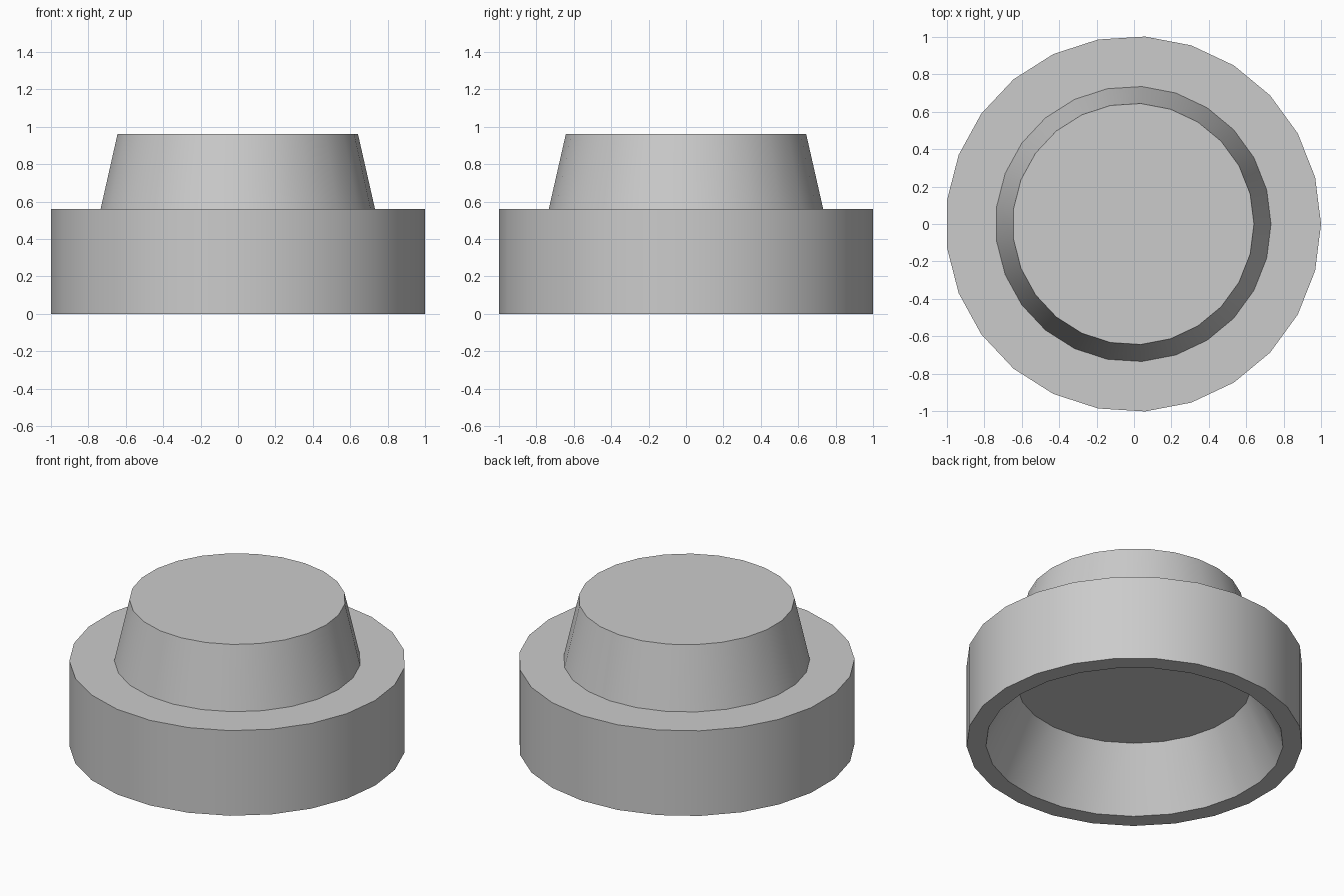
import bpy, bmesh
from math import cos, sin, tau, radians

if "Cube" in bpy.data.objects:
    bpy.data.objects.remove(bpy.data.objects["Cube"])

SIDES = 25
SHIFT = -0.5 * (1 - cos(tau / SIDES / 2))  # odd polygon: bring the extents back to centre
SHIFT = -SHIFT * -1.0


def lathe(name, profile):
    """Sweep (radius, z) points round z, capping both ends of the profile."""
    bm = bmesh.new()
    rings = [[bm.verts.new((r * cos(tau * i / SIDES) + SHIFT, r * sin(tau * i / SIDES), z))
              for i in range(SIDES)] for r, z in profile]
    for a, b in zip(rings, rings[1:]):
        for i in range(SIDES):
            j = (i + 1) % SIDES
            bm.faces.new((a[i], a[j], b[j], b[i]))
    bm.faces.new(rings[0])
    bm.faces.new(rings[-1])
    bmesh.ops.recalc_face_normals(bm, faces=bm.faces)
    mesh = bpy.data.meshes.new(name)
    bm.to_mesh(mesh)
    bm.free()
    obj = bpy.data.objects.new(name, mesh)
    bpy.context.collection.objects.link(obj)
    bpy.context.view_layer.objects.active = obj
    obj.select_set(True)
    bpy.ops.object.shade_smooth_by_angle(angle=radians(30))
    obj.select_set(False)
    return obj


# Stepped cap: recess ceiling, flared recess, rim, outer wall, shoulder, tapered crown
lathe("stepped_cap", [
    (0.70, 0.395), (0.887, 0.0), (1.002, 0.0),
    (1.002, 0.56), (0.735, 0.56), (0.644, 0.96),
])
